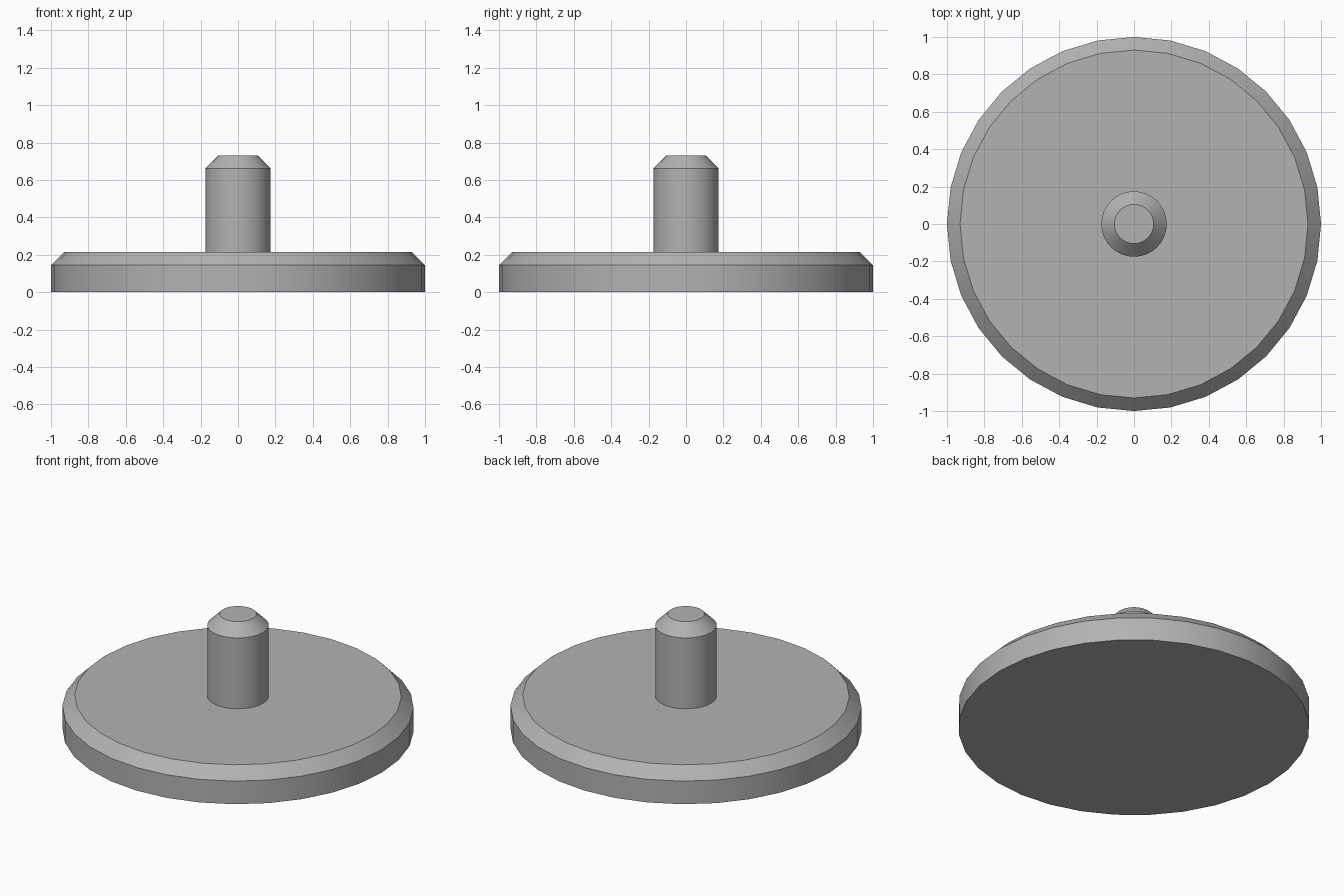
import bpy
import bmesh
from math import cos, sin, tau, radians

cube = bpy.data.objects.get("Cube")
if cube:
    bpy.data.objects.remove(cube, do_unlink=True)

# Plain grey for every part
grey = bpy.data.materials.new("plain grey")
grey.use_nodes = True
colour = (0.45, 0.45, 0.45, 1)
grey.diffuse_color = colour
grey.node_tree.nodes["Principled BSDF"].inputs["Base Color"].default_value = colour


def turned_part(name, profile, sides):
    """Closed solid from (radius, height) rings, capped at both ends."""
    bm = bmesh.new()
    rings = [[bm.verts.new((r * sin(tau * i / sides), r * cos(tau * i / sides), z))
              for i in range(sides)] for r, z in profile]
    for low, high in zip(rings, rings[1:]):
        for i in range(sides):
            j = (i + 1) % sides
            bm.faces.new((low[i], low[j], high[j], high[i]))
    bm.faces.new(rings[0])
    bm.faces.new(rings[-1])
    bmesh.ops.recalc_face_normals(bm, faces=bm.faces)
    mesh = bpy.data.meshes.new(name)
    bm.to_mesh(mesh)
    bm.free()
    mesh.materials.append(grey)
    part = bpy.data.objects.new(name, mesh)
    bpy.context.collection.objects.link(part)
    bpy.ops.object.select_all(action="DESELECT")
    part.select_set(True)
    bpy.context.view_layer.objects.active = part
    bpy.ops.object.shade_smooth_by_angle(angle=radians(30))
    return part


# Wide base disc with a chamfered upper rim
turned_part("base_disc", [(1, 0), (1, 0.145), (0.93, 0.215)], 32)

# Central pin with a chamfered tip, seated on the disc
turned_part("centre_pin", [(0.175, 0.2), (0.175, 0.66), (0.105, 0.73)], 32)
